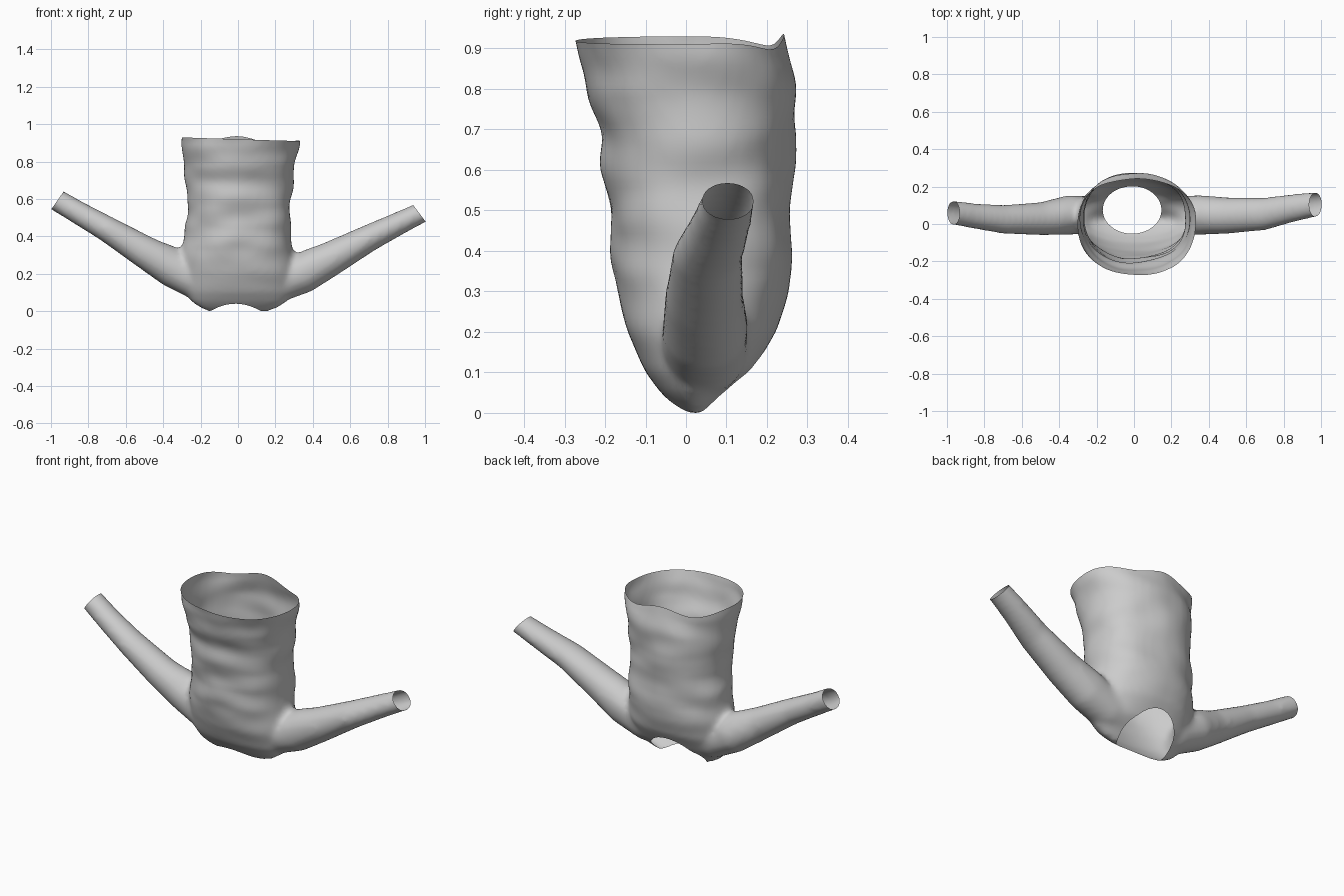
import bpy, bmesh, math
from mathutils import Vector, noise

if "Cube" in bpy.data.objects:
    bpy.data.objects.remove(bpy.data.objects["Cube"])

N = 40


def loft(name, rings):
    """Closed solid skinned through a list of point rings."""
    bm = bmesh.new()
    loops = [[bm.verts.new(p) for p in r] for r in rings]
    for a, b in zip(loops, loops[1:]):
        for i in range(N):
            j = (i + 1) % N
            bm.faces.new((a[i], a[j], b[j], b[i]))
    bm.faces.new(loops[0][::-1])
    bm.faces.new(loops[-1])
    bmesh.ops.recalc_face_normals(bm, faces=bm.faces)
    me = bpy.data.meshes.new(name)
    bm.to_mesh(me)
    bm.free()
    ob = bpy.data.objects.new(name, me)
    bpy.context.collection.objects.link(ob)
    return ob


def oval(x0, x1, y0, y1, z, power=1.0):
    pts = []
    for i in range(N):
        a = 2 * math.pi * i / N
        c, s = math.cos(a), math.sin(a)
        pts.append(Vector(((x0 + x1) / 2 + (x1 - x0) / 2 * math.copysign(abs(c) ** power, c),
                           (y0 + y1) / 2 + (y1 - y0) / 2 * math.copysign(abs(s) ** power, s), z)))
    return pts


def sleeve(name, stations):
    """Tube through (x, y, z, radius in y, radius across)."""
    rings = []
    for k, (x, y, z, ry, rn) in enumerate(stations):
        p, q = stations[max(k - 1, 0)], stations[min(k + 1, len(stations) - 1)]
        d = Vector((q[0] - p[0], 0, q[2] - p[2])).normalized()
        n = Vector((-d.z, 0, d.x))
        rings.append([Vector((x, y, z)) + Vector((0, ry * math.cos(t), 0)) + n * rn * math.sin(t)
                      for t in (2 * math.pi * i / N for i in range(N))])
    return loft(name, rings)


def apply_mod(ob, kind, **props):
    m = ob.modifiers.new(kind, kind)
    for key, val in props.items():
        setattr(m, key, val)
    bpy.context.view_layer.objects.active = ob
    bpy.ops.object.modifier_apply(modifier=m.name)


def combine(ob, other, op):
    apply_mod(ob, 'BOOLEAN', object=other, operation=op, solver='EXACT')
    bpy.data.objects.remove(other)


# Torso: z, x range, y range
body = [(-.005, -.16, .16, .0, .05), (.02, -.21, .22, -.035, .075), (.05, -.25, .26, -.065, .105),
        (.1, -.285, .295, -.102, .165), (.2, -.30, .305, -.147, .225), (.3, -.30, .30, -.168, .25),
        (.4, -.288, .288, -.182, .265), (.5, -.272, .283, -.193, .266), (.6, -.275, .278, -.203, .261),
        (.7, -.283, .292, -.211, .27), (.8, -.292, .313, -.248, .27), (.88, -.303, .328, -.267, .257),
        (.93, -.308, .333, -.273, .247), (1.0, -.308, .333, -.275, .247)]
garment = loft("garment", [oval(*r[1:], r[0], 0.92) for r in body])

# Sleeves
right = [(.08, .04, .10, .08, .08), (.2, .045, .145, .105, .105), (.35, .048, .205, .106, .11),
         (.5, .045, .28, .097, .092), (.7, .054, .388, .087, .072), (.85, .085, .462, .075, .062),
         (.97, .104, .52, .066, .056), (1.1, .115, .58, .066, .056)]
left = [(-.08, .04, .11, .08, .08), (-.2, .045, .155, .105, .105), (-.35, .048, .23, .106, .105),
        (-.5, .028, .315, .088, .087), (-.7, .025, .437, .077, .069), (-.85, .042, .522, .068, .062),
        (-.965, .06, .59, .064, .059), (-1.1, .065, .67, .064, .059)]
combine(garment, sleeve("right_sleeve", right), 'UNION')
combine(garment, sleeve("left_sleeve", left), 'UNION')

# Even cloth surface with soft armpits
apply_mod(garment, 'REMESH', mode='VOXEL', voxel_size=0.016)
apply_mod(garment, 'SMOOTH', factor=0.5, iterations=7)

# Neck opening through the underside
NX, NY, RX, RY = -.01, .075, .157, .127
neck = (NX - RX, NX + RX, NY - RY, NY + RY)
combine(garment, loft("neck_cutter", [oval(*neck, -.2), oval(*neck, .25)]), 'DIFFERENCE')

bm = bmesh.new()
bm.from_mesh(garment.data)
inside = []
for f in bm.faces:
    c = f.calc_center_median()
    if c.z < .26 and ((c.x - NX) / RX) ** 2 + ((c.y - NY) / RY) ** 2 < 1.0005:
        inside.append(f)
bmesh.ops.delete(bm, geom=inside, context='FACES')

# Open hem and cuffs
for co, no in (((0, 0, .917), (.03, 0, 1)), ((.97, .1, .52), (.8, 0, .6)),
               ((-.965, .06, .59), (-.82, 0, .57))):
    bmesh.ops.bisect_plane(bm, geom=bm.verts[:] + bm.edges[:] + bm.faces[:],
                           plane_co=co, plane_no=no, clear_outer=True)

# Cloth folds on the torso
bm.normal_update()
for v, n in [(v, v.normal.copy()) for v in bm.verts]:
    x, y, z = v.co
    w = max(0, min(1, (z - .12) / .25)) * max(0, min(1, (.40 - abs(x)) / .08))
    v.co += n * w * .016 * noise.noise(Vector((x * 5, y * 5, z * 9 + 3)))
    if z > .85 and y > 0:
        v.co.z += .018 * (z - .85) / .07 * math.cos(x * 16) * min(1, y / .2)

# Stand on the ground
low = min(v.co.z for v in bm.verts)
bmesh.ops.translate(bm, verts=bm.verts, vec=(0, 0, -low))
bm.to_mesh(garment.data)
bm.free()
for p in garment.data.polygons:
    p.use_smooth = True
